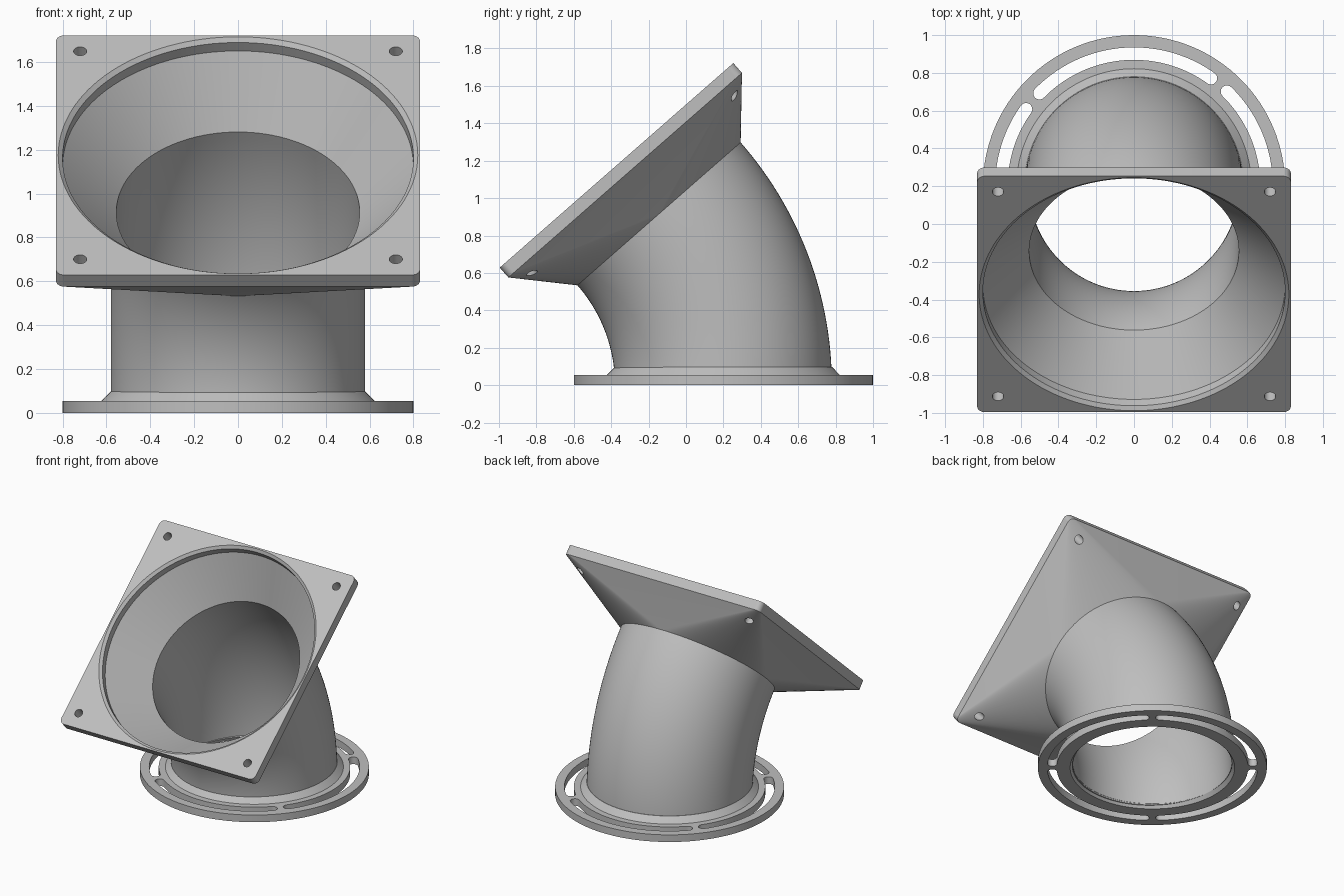
import bpy, bmesh
from math import cos, sin, pi, radians
from mathutils import Matrix, Vector

if "Cube" in bpy.data.objects:
    bpy.data.objects.remove(bpy.data.objects["Cube"], do_unlink=True)

BEND = radians(41.2)          # total tilt of the elbow
BEND_R = 1.39                 # bend radius of its centre line
BASE_Y = 0.2                  # centre of the round flange
OUTER, INNER = 0.58, 0.555    # tube radii

grey = bpy.data.materials.new("light grey plastic")
grey.use_nodes = True
colour = (0.52, 0.52, 0.52, 1)
grey.diffuse_color = colour
grey.node_tree.nodes["Principled BSDF"].inputs["Base Color"].default_value = colour


def bend_frame(angle):
    """Frame on the bend centre line, z along the tube."""
    pivot = Matrix.Translation((0, BASE_Y - BEND_R, 0))
    return pivot @ Matrix.Rotation(angle, 4, 'X') @ Matrix.Translation((0, BEND_R, 0))


def section(half, radius, z, quarter=32):
    """Rounded square; half = 0 makes a circle."""
    points = []
    for q in range(4):
        for i in range(quarter + 1):
            a = (q + i / quarter) * pi / 2
            mid = (q + 0.5) * pi / 2
            sx = 1 if cos(mid) > 0 else -1
            sy = 1 if sin(mid) > 0 else -1
            points.append(Vector((sx * half + radius * cos(a), sy * half + radius * sin(a), z)))
    return points


def loft(name, rings, closed=False, caps=False):
    """Skin a list of equal point rings."""
    bm = bmesh.new()
    loops = [[bm.verts.new(p) for p in ring] for ring in rings]
    pairs = list(zip(loops, loops[1:]))
    if closed:
        pairs.append((loops[-1], loops[0]))
    for a, b in pairs:
        for i in range(len(a)):
            j = (i + 1) % len(a)
            bm.faces.new((a[i], a[j], b[j], b[i]))
    if caps:
        bm.faces.new(loops[0])
        bm.faces.new(loops[-1])
    bmesh.ops.remove_doubles(bm, verts=bm.verts, dist=1e-5)
    bmesh.ops.recalc_face_normals(bm, faces=bm.faces)
    mesh = bpy.data.meshes.new(name)
    bm.to_mesh(mesh)
    bm.free()
    mesh.materials.append(grey)
    obj = bpy.data.objects.new(name, mesh)
    bpy.context.collection.objects.link(obj)
    return obj


def activate(obj):
    bpy.ops.object.select_all(action='DESELECT')
    obj.select_set(True)
    bpy.context.view_layer.objects.active = obj


def cut(obj, cutters):
    """Subtract the cutters, then discard them."""
    activate(obj)
    for cutter in cutters:
        cutter.hide_render = True
        mod = obj.modifiers.new("cut", 'BOOLEAN')
        mod.operation = 'DIFFERENCE'
        mod.solver = 'EXACT'
        mod.object = cutter
        bpy.ops.object.modifier_apply(modifier=mod.name)
    for cutter in cutters:
        bpy.data.objects.remove(cutter, do_unlink=True)


def slot_outline(start, end, z, radius=0.702, half_width=0.033, steps=40, cap=10):
    """Curved slot with round ends."""
    points = []
    arc = [start + (end - start) * i / steps for i in range(steps + 1)]
    for a in arc:
        points.append(Vector((cos(a), sin(a), 0)) * (radius + half_width))
    for tip, turn, side in ((end, 0, 1), (start, pi, -1)):
        centre = Vector((cos(tip), sin(tip), 0)) * radius
        for i in range(1, cap):
            t = tip + turn + pi * i / cap
            points.append(centre + Vector((cos(t), sin(t), 0)) * half_width)
        if side == 1:
            for a in reversed(arc):
                points.append(Vector((cos(a), sin(a), 0)) * (radius - half_width))
    return [p + Vector((0, 0, z)) for p in points]


# Round flange with a sloped collar and a bevelled mouth
flange_profile = [(0.575, 0), (0.8, 0), (0.8, 0.055), (0.622, 0.055),
                  (0.58, 0.098), (0.567, 0.098), (0.567, 0.045), (INNER, 0.03)]
flange = loft("round_flange", [section(0, r, z) for r, z in flange_profile], closed=True)

# Four curved adjustment slots
slots = []
for k in range(4):
    gap = radians(50 + 90 * k)
    start, end = gap + radians(4.5), gap + radians(85.5)
    slots.append(loft("slot_cutter", [slot_outline(start, end, z) for z in (-0.1, 0.2)], caps=True))
cut(flange, slots)
flange.location.y = BASE_Y

# Bent tube, outside going up and inside coming back down
STEPS = 28
angles = [0.022 + (BEND - 0.022) * i / STEPS for i in range(STEPS + 1)]
tube_rings = [[bend_frame(a) @ p for p in section(0, OUTER, 0)] for a in angles]
tube_rings += [[bend_frame(a) @ p for p in section(0, INNER, 0)] for a in reversed(angles)]
elbow = loft("elbow_tube", tube_rings, closed=True)

# Hood: round at the tube, square at the plate, with a conical inside
hood_profile = [(0, OUTER, 0), (0.79, 0.04, 0.275), (0.79, 0.04, 0.345), (0, 0.82, 0.345),
                (0, 0.8, 0.328), (0, 0.8, 0.277), (0, INNER, 0)]
hood = loft("square_hood", [section(*ring) for ring in hood_profile], closed=True)

# Corner screw holes
holes = []
for sx in (-1, 1):
    for sy in (-1, 1):
        offset = Vector((sx * 0.72, sy * 0.72, 0))
        rings = [[p + offset for p in section(0, 0.03, z, 8)] for z in (0.1, 0.5)]
        holes.append(loft("hole_cutter", rings, caps=True))
cut(hood, holes)
hood.matrix_world = bend_frame(BEND)

for part in (flange, elbow, hood):
    activate(part)
    bpy.ops.object.shade_smooth_by_angle(angle=radians(25))
